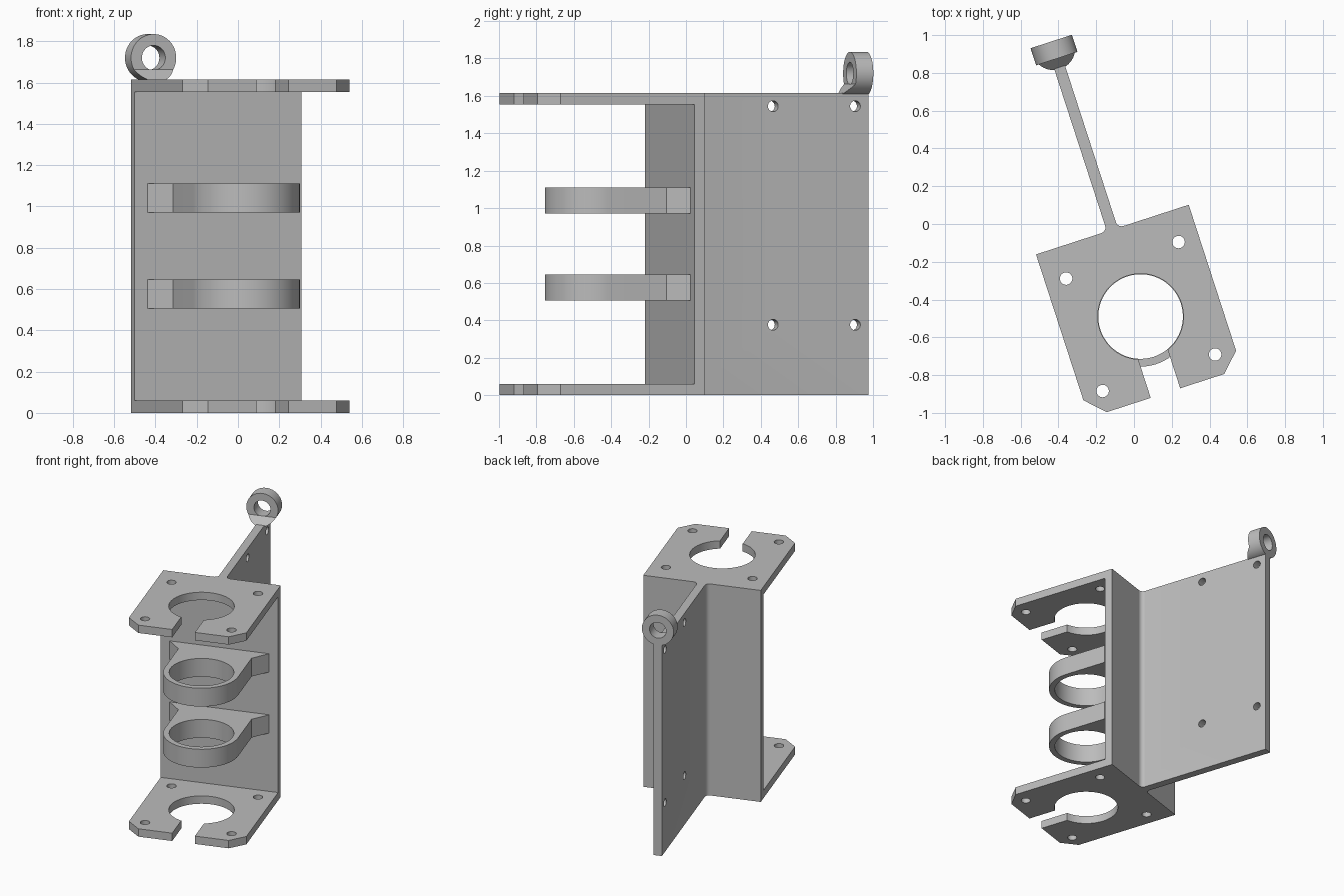
import bpy, bmesh, math
from mathutils import Matrix, Vector

if "Cube" in bpy.data.objects:
    bpy.data.objects.remove(bpy.data.objects["Cube"])

# Local frame: origin on the motor bore axis, turned 18 degrees about z
PLACE = Matrix.Translation((0.035, -0.49, 0)) @ Matrix.Rotation(math.radians(18), 4, 'Z')
ALONG_Z = Matrix.Identity(4)
ALONG_X = Matrix(((0, 0, 1, 0), (1, 0, 0, 0), (0, 1, 0, 0), (0, 0, 0, 1)))   # (y, z) profile
ALONG_Y = Matrix(((1, 0, 0, 0), (0, 0, 1, 0), (0, 1, 0, 0), (0, 0, 0, 1)))   # (x, z) profile

grey = bpy.data.materials.new("plain grey")
grey.diffuse_color = (0.5, 0.5, 0.5, 1)
grey.use_nodes = True
grey.node_tree.nodes["Principled BSDF"].inputs["Base Color"].default_value = grey.diffuse_color


def arc(r, a0, a1, n, cx=0, cy=0):
    """Points on an arc, angles in degrees, both ends included."""
    return [(cx + r * math.cos(math.radians(a0 + (a1 - a0) * i / n)),
             cy + r * math.sin(math.radians(a0 + (a1 - a0) * i / n))) for i in range(n + 1)]


def prism(name, pts, lo, hi, axes=ALONG_Z):
    """Extrude a closed profile; lo may be a function of the profile point."""
    bm = bmesh.new()
    start = lo if callable(lo) else (lambda p: lo)
    a = [bm.verts.new(axes @ Vector((*p, start(p)))) for p in pts]
    b = [bm.verts.new(axes @ Vector((*p, hi))) for p in pts]
    bm.faces.new(a[::-1])
    bm.faces.new(b)
    for i in range(len(pts)):
        j = (i + 1) % len(pts)
        bm.faces.new((a[i], a[j], b[j], b[i]))
    bmesh.ops.remove_doubles(bm, verts=bm.verts, dist=1e-5)
    bmesh.ops.recalc_face_normals(bm, faces=bm.faces)
    me = bpy.data.meshes.new(name)
    bm.to_mesh(me)
    bm.free()
    me.materials.append(grey)
    ob = bpy.data.objects.new(name, me)
    bpy.context.collection.objects.link(ob)
    ob.matrix_world = PLACE
    return ob


def drill(ob, centres, r, lo, hi, axes=ALONG_Z, n=32):
    """Cut round holes through a part."""
    for cx, cy in centres:
        cutter = prism("cutter", arc(r, 0, 360, n, cx, cy)[:-1], lo, hi, axes)
        cutter.hide_render = True
        m = ob.modifiers.new("hole", 'BOOLEAN')
        m.operation, m.solver, m.object = 'DIFFERENCE', 'EXACT', cutter
        bpy.context.view_layer.update()
        with bpy.context.temp_override(object=ob, active_object=ob):
            bpy.ops.object.modifier_apply(modifier=m.name)
        bpy.data.objects.remove(cutter)


def smooth(ob):
    bpy.ops.object.select_all(action='DESELECT')
    ob.select_set(True)
    bpy.context.view_layer.objects.active = ob
    bpy.ops.object.shade_smooth_by_angle(angle=math.radians(30))


H, T = 1.615, 0.06          # overall bracket height, sheet thickness
W, BACK, FRONT = 0.425, 0.484, -0.426
BORE, SLOT = 0.227, 0.082

# End plates: chamfered front corners, bore opened by a slot, four bolt holes
a = math.degrees(math.asin(SLOT / BORE))
plate = ([(W, BACK), (-W, BACK), (-W, FRONT + 0.098), (-W + 0.098, FRONT), (-SLOT, FRONT)]
         + arc(BORE, 270 - a, -90 + a, 56)
         + [(SLOT, FRONT), (W - 0.098, FRONT), (W, FRONT + 0.098)])
bolts = [(x, y) for x in (-0.313, 0.313) for y in (-0.313, 0.313)]
for name, z in (("bottom_plate", 0), ("top_plate", H - T)):
    ob = prism(name, plate, z, z + T)
    drill(ob, bolts, 0.033, z - 0.1, z + T + 0.1)
    smooth(ob)

# Wall joining the end plates
wall = BACK - T
prism("back_wall", [(-W, wall), (W, wall), (W, BACK), (-W, BACK)], T, H - T)

# Rear fin with small root fillets and four screw holes
END, HALF, F = 1.531, 0.03, 0.032
root = arc(F, -90, -180, 6, HALF + F, BACK + F)
foot = [(HALF + F, BACK - 0.01)] + root + [(HALF, END)]
fin = prism("rear_fin", foot + [(-x, y) for x, y in reversed(foot)], 0, H)
drill(fin, [(y, z) for y in (0.995, 1.457) for z in (0.376, 1.545)], 0.029, -0.2, 0.2, ALONG_X)
smooth(fin)

# Two holder rings on flared feet
R, FOOT = 0.265, 0.319
outline = ([(0.36, wall), (-0.36, wall), (-R, FOOT)] + arc(R, 180, 360, 36) + [(R, FOOT)])
for name, z in (("lower_holder", 0.505), ("upper_holder", 0.971)):
    ob = prism(name, outline, z, z + 0.14)
    drill(ob, [(0, 0)], 0.224, z - 0.1, z + 0.24, n=64)
    smooth(ob)

# Eyelet on the fin's far top corner
EZ, ER, EY = 1.72, 0.115, 1.436
eye = prism("eyelet", arc(ER, 0, 360, 48, 0, EZ)[:-1], EY, END, ALONG_Y)
drill(eye, [(0, EZ)], 0.06, EY - 0.1, END + 0.1, ALONG_Y)
smooth(eye)

# Sloped gusset under the eyelet
drop = 0.057
g = math.degrees(math.asin(drop / ER))
gusset = prism("eyelet_gusset", arc(ER, 180 + g, 360 - g, 24, 0, EZ),
               lambda p: EY - (EZ - drop - p[1]), EY, ALONG_Y)
smooth(gusset)
